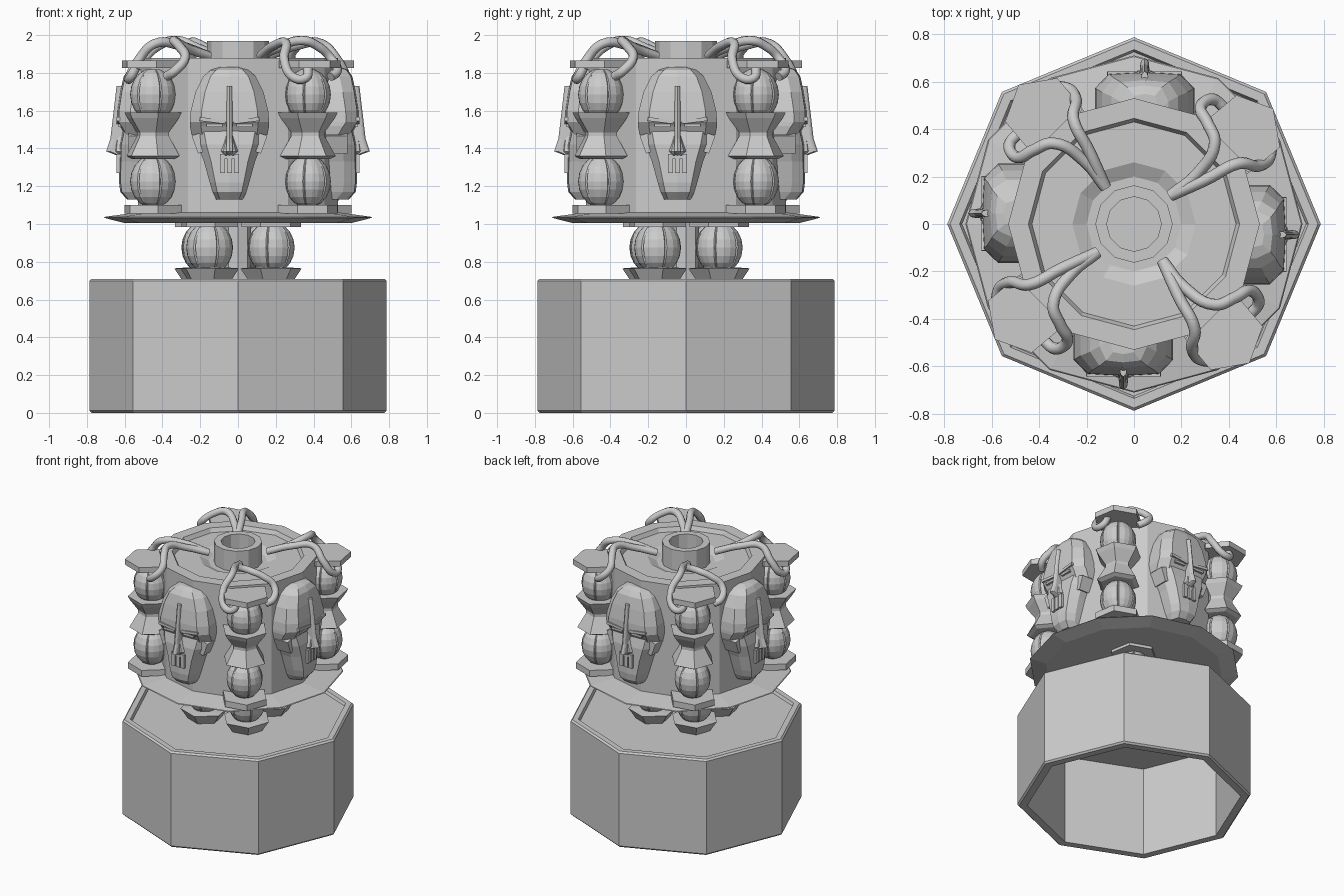
import bpy, bmesh
from math import sin, cos, pi, radians
from mathutils import Matrix, Vector

old = bpy.data.objects.get("Cube")
if old:
    bpy.data.objects.remove(old)

grey = bpy.data.materials.new("plain_grey")
grey.use_nodes = True
COLOUR = (0.6, 0.6, 0.6, 1)
grey.diffuse_color = COLOUR
grey.node_tree.nodes["Principled BSDF"].inputs["Base Color"].default_value = COLOUR


def skin(bm, rings, caps=True):
    """Join successive closed rings of points with faces."""
    rows = [[bm.verts.new(p) for p in ring] for ring in rings]
    n = len(rows[0])
    for a, b in zip(rows, rows[1:]):
        for i in range(n):
            j = (i + 1) % n
            bm.faces.new((a[i], a[j], b[j], b[i]))
    if caps:
        bm.faces.new(rows[0][::-1])
        bm.faces.new(rows[-1])


def lathe(bm, profile, sides, centre=(0, 0), turn=0, caps=True):
    """Turn (radius, height) pairs around a vertical axis."""
    angles = [turn + 2 * pi * i / sides for i in range(sides)]
    skin(bm, [[(centre[0] + r * cos(a), centre[1] + r * sin(a), z) for a in angles]
              for r, z in profile], caps)


def box(bm, size, place, roll=0):
    m = Matrix.Translation(place) @ Matrix.Rotation(roll, 4, 'Y') @ Matrix.Diagonal((*size, 1))
    bmesh.ops.create_cube(bm, size=1, matrix=m)


def finish(name, bm):
    bmesh.ops.recalc_face_normals(bm, faces=bm.faces)
    mesh = bpy.data.meshes.new(name)
    bm.to_mesh(mesh)
    bm.free()
    mesh.materials.append(grey)
    obj = bpy.data.objects.new(name, mesh)
    bpy.context.collection.objects.link(obj)
    return obj


def around(obj):
    """Repeat a part on the other three sides."""
    for k in range(1, 4):
        copy = obj.copy()
        copy.name = f"{obj.name}_{k + 1}"
        copy.rotation_euler.z = k * pi / 2
        bpy.context.collection.objects.link(copy)


# Hollow eight-sided base with a raised rim
bm = bmesh.new()
lathe(bm, [(0.72, 0.66), (0.72, 0.0), (0.775, 0.0), (0.787, 0.012), (0.787, 0.698),
           (0.775, 0.71), (0.735, 0.71), (0.725, 0.69)], 8)
finish("base", bm)

# Twelve-sided drum with sunken top and open spout
bm = bmesh.new()
lathe(bm, [(0.53, 1.02), (0.53, 1.88), (0.445, 1.88), (0.43, 1.85), (0.26, 1.85),
           (0.2, 1.82), (0.163, 1.82), (0.163, 1.97), (0.115, 1.97), (0.115, 1.78)], 12)
finish("drum", bm)

# Sharp-edged brim under the drum
bm = bmesh.new()
lathe(bm, [(0.6, 1.005), (0.71, 1.033), (0.705, 1.038), (0.53, 1.062)], 12)
finish("brim", bm)


def bulb(bm, centre, z, r, h):
    """Six-lobed ball with narrow grooves between the lobes."""
    spokes = []
    for k in range(6):
        for offset, scale in ((-3, 1), (0, 0.94), (3, 1), (22, 1), (39, 1)):
            spokes.append((radians(60 * k + offset + 20), scale))
    rings = []
    for step in range(1, 10):
        t = pi * step / 10
        rings.append([(centre[0] + r * s * sin(t) * cos(a),
                       centre[1] + r * s * sin(t) * sin(a), z - h * cos(t)) for a, s in spokes])
    skin(bm, rings)


# Corner posts: pads, two bulbs and a flared waist
POST = (0.37, -0.45)
TURN = radians(-50)
bm = bmesh.new()
lathe(bm, [(0.16, 1.055), (0.16, 1.1)], 6, POST, TURN)
bulb(bm, POST, 1.225, 0.122, 0.14)
lathe(bm, [(0.12, 1.345), (0.15, 1.36), (0.09, 1.465), (0.09, 1.485), (0.145, 1.56), (0.16, 1.59)],
      6, POST, TURN)
bulb(bm, POST, 1.685, 0.122, 0.14)
lathe(bm, [(0.165, 1.825), (0.165, 1.865)], 6, (0.38, -0.46), TURN)
post = finish("post", bm)
around(post)

# Neck bulbs standing in dishes
NECK = (0.175, -0.15)
bm = bmesh.new()
lathe(bm, [(0.1, 0.67), (0.165, 0.765), (0.1, 0.77)], 6, NECK, TURN)
bulb(bm, NECK, 0.875, 0.125, 0.14)
lathe(bm, [(0.16, 0.985), (0.16, 1.02)], 6, NECK, TURN)
neck = finish("neck_bulb", bm)
around(neck)

bm = bmesh.new()
lathe(bm, [(0.07, 0.68), (0.07, 1.02)], 8)
finish("neck_core", bm)

# Mask: helmet, face, nose, brows and teeth
MX = -0.045


def slab(bm, rows, back=0.42, shoulder=0.06, front=0.72):
    """Loft rows of (height, half width, depth) with chamfered front corners."""
    rings = []
    for z, w, d in rows:
        right = [(w, -back), (w, -(d - shoulder)), (w * front, -d)]
        flip = [(-x, y) for x, y in reversed(right)]
        rings.append([(MX + x, y, z) for x, y in right + [(0, -d - 0.008)] + flip])
    skin(bm, rings)


bm = bmesh.new()
slab(bm, [(1.47, 0.2, 0.59), (1.52, 0.21, 0.618), (1.54, 0.21, 0.632), (1.6, 0.205, 0.63),
          (1.7, 0.18, 0.615), (1.78, 0.14, 0.598), (1.815, 0.1, 0.575), (1.83, 0.06, 0.54)])
slab(bm, [(1.13, 0.07, 0.58), (1.17, 0.09, 0.615), (1.22, 0.105, 0.622), (1.33, 0.135, 0.62),
          (1.42, 0.17, 0.618), (1.5, 0.19, 0.6)])
# Cheekbones and jaw hinges
for s in (-1, 1):
    box(bm, (0.06, 0.12, 0.1), (MX + s * 0.155, -0.52, 1.43), s * 0.35)
    box(bm, (0.135, 0.03, 0.02), (MX + s * 0.09, -0.627, 1.548), s * -0.12)
    box(bm, (0.085, 0.03, 0.016), (MX + s * 0.08, -0.618, 1.522))
slab(bm, [(1.36, 0.022, 0.625), (1.385, 0.018, 0.69), (1.45, 0.016, 0.668), (1.73, 0.014, 0.635)],
     0.55, 0.01)
slab(bm, [(1.365, 0.03, 0.63), (1.385, 0.045, 0.645), (1.47, 0.016, 0.635)], 0.55, 0.02)
for i in (-1, 0, 1):
    box(bm, (0.027, 0.04, 0.1), (MX + i * 0.037, -0.622, 1.32))
box(bm, (0.1, 0.035, 0.015), (MX, -0.62, 1.355))
mask = finish("mask", bm)
around(mask)


def tube(name, points):
    """Smooth round tube through a few points."""
    curve = bpy.data.curves.new(name, 'CURVE')
    curve.dimensions = '3D'
    curve.bevel_depth = 0.025
    curve.bevel_resolution = 2
    curve.resolution_u = 6
    curve.use_fill_caps = True
    spline = curve.splines.new('BEZIER')
    spline.bezier_points.add(len(points) - 1)
    for knot, p in zip(spline.bezier_points, points):
        knot.co = Vector(p)
        knot.handle_left_type = knot.handle_right_type = 'AUTO'
    curve.materials.append(grey)
    obj = bpy.data.objects.new(name, curve)
    bpy.context.collection.objects.link(obj)
    around(obj)


# Pair of tubes from the spout to each post
tube("inner_tube", [(0.12, -0.155, 1.89), (0.21, -0.265, 1.93), (0.34, -0.34, 1.972),
                    (0.425, -0.31, 1.94), (0.49, -0.28, 1.88), (0.525, -0.335, 1.81),
                    (0.49, -0.38, 1.78)])
tube("outer_tube", [(0.12, -0.155, 1.89), (0.19, -0.31, 1.945), (0.255, -0.44, 1.955),
                    (0.245, -0.525, 1.87), (0.295, -0.575, 1.775), (0.36, -0.57, 1.775),
                    (0.37, -0.54, 1.83)])
